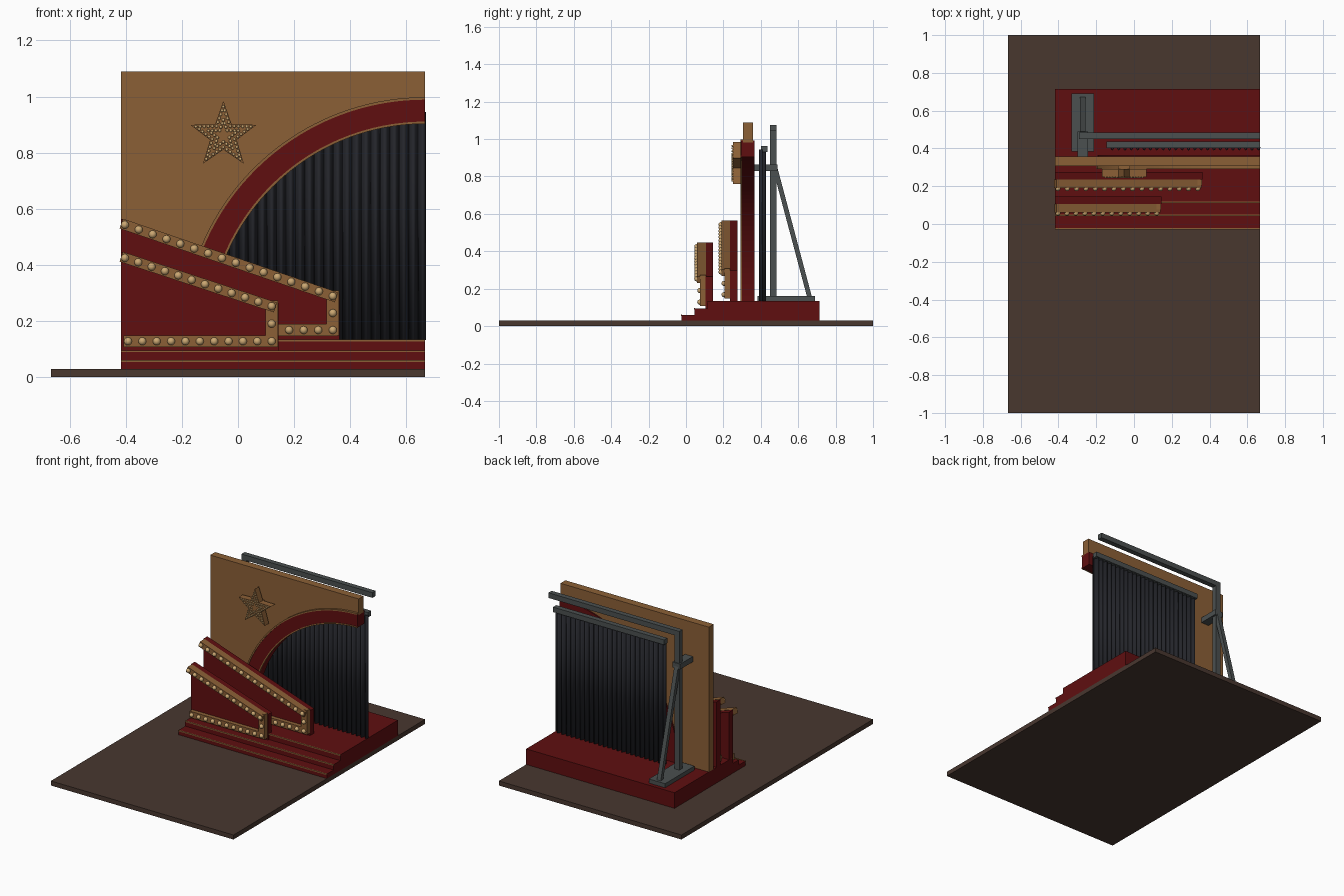
import bpy, bmesh, math
from mathutils import Vector, Matrix

cube = bpy.data.objects.get("Cube")
if cube:
    bpy.data.objects.remove(cube, do_unlink=True)


def material(name, rgb):
    m = bpy.data.materials.new(name)
    m.use_nodes = True
    m.diffuse_color = (*rgb, 1)
    m.node_tree.nodes["Principled BSDF"].inputs["Base Color"].default_value = (*rgb, 1)
    return m


GOLD = material("gold", (0.26, 0.117, 0.037))
RED = material("deep red", (0.115, 0.0045, 0.005))
BROWN = material("floor brown", (0.065, 0.038, 0.028))
GREY = material("steel grey", (0.07, 0.08, 0.08))
CLOTH = material("curtain black", (0.017, 0.018, 0.023))
BULB = material("bulb cream", (0.6, 0.39, 0.17))


def finish(name, bm, mat):
    bmesh.ops.recalc_face_normals(bm, faces=bm.faces)
    me = bpy.data.meshes.new(name)
    bm.to_mesh(me)
    bm.free()
    me.materials.append(mat)
    ob = bpy.data.objects.new(name, me)
    bpy.context.collection.objects.link(ob)
    return ob


def prism(name, pts, a, b, mat, axis="y"):
    """Extrude an outline in the xz plane along y, or in the yz plane along x."""
    place = (lambda p, d: (p[0], d, p[1])) if axis == "y" else (lambda p, d: (d, p[0], p[1]))
    bm = bmesh.new()
    face = bm.faces.new([bm.verts.new(place(p, a)) for p in pts])
    moved = bmesh.ops.extrude_face_region(bm, geom=[face])["geom"]
    shift = Vector(place((0, 0), b - a))
    bmesh.ops.translate(bm, vec=shift, verts=[v for v in moved if isinstance(v, bmesh.types.BMVert)])
    return finish(name, bm, mat)


def box(name, x, y, z, mat):
    return prism(name, [(x[0], z[0]), (x[1], z[0]), (x[1], z[1]), (x[0], z[1])], y[0], y[1], mat)


def strip(name, p, q, width, a, b, mat, axis="y", over=0.0):
    """A straight bar between two points of the outline plane."""
    p, q = Vector(p), Vector(q)
    d = (q - p).normalized()
    n = Vector((-d.y, d.x)) * width / 2
    p, q = p - d * over, q + d * over
    return prism(name, [p + n, q + n, q - n, p - n], a, b, mat, axis)


def bulbs(name, centres, radius, u, v):
    bm = bmesh.new()
    for c in centres:
        bmesh.ops.create_uvsphere(bm, u_segments=u, v_segments=v, radius=radius,
                                  matrix=Matrix.Translation(c))
    for f in bm.faces:
        f.smooth = True
    return finish(name, bm, BULB)


LEFT, RIGHT, DECK = -0.417, 0.667, 0.133

# Floor and stepped stage
box("floor", (-RIGHT, RIGHT), (-1, 1), (0, 0.03), BROWN)
steps = [(-0.025, 0.06), (0.045, 0.095), (0.115, DECK)]
outline, low = [(0.715, 0.03)], 0.03
for y, z in steps:
    outline += [(y, low), (y, z)]
    low = z
outline.append((0.715, DECK))
prism("stage", outline, LEFT, RIGHT, RED, "x")
for i, (y, z) in enumerate(steps):
    box(f"step_trim_{i + 1}", (LEFT, RIGHT), (y - 0.003, y + 0.004), (z - 0.006, z + 0.001), GOLD)


# Wall with arched opening, arch band and trims
def arc(r, n=40):
    return [(RIGHT - r * math.cos(t), DECK + r * math.sin(t))
            for t in (i * math.pi / 2 / n for i in range(n + 1))]


def arch(name, r0, r1, y0, y1, mat):
    return prism(name, arc(r0) + arc(r1)[::-1], y0, y1, mat)


prism("stage_wall", [(LEFT, DECK)] + arc(0.85) + [(RIGHT, 1.09), (LEFT, 1.09)], 0.306, 0.357, GOLD)
arch("arch_band", 0.772, 0.86, 0.295, 0.365, RED)
arch("arch_inner_trim", 0.77, 0.778, 0.291, 0.299, GOLD)
arch("arch_outer_trim", 0.856, 0.865, 0.291, 0.31, GOLD)


# Side wings with bulb frames
def wing(name, path, counts, panel, y):
    prism(name + "_panel", panel, y + 0.045, y + 0.085, RED)
    fronts = (y, y + 0.016, y + 0.018)
    spots = []
    for i, n in enumerate(counts):
        p, q = Vector(path[i]), Vector(path[i + 1])
        strip(f"{name}_frame_{i + 1}", p, q, (0.037, 0.044, 0.042)[i], fronts[i], y + 0.046,
              GOLD, over=(0.014, 0.02, 0.016)[i])
        for k in range(1 if i else 0, n):
            c = p.lerp(q, k / (n - 1))
            spots.append((c.x, fronts[i] - 0.002, c.y))
    bulbs(name + "_bulbs", spots, 0.014, 12, 8)


wing("front_wing", [(-0.403, 0.425), (0.12, 0.253), (0.12, 0.128), (-0.392, 0.128)], (12, 3, 11),
     [(LEFT, 0.095), (0.145, 0.095), (0.145, 0.264), (LEFT, 0.447)], 0.06)
wing("rear_wing", [(-0.403, 0.543), (0.338, 0.289), (0.338, 0.168), (-0.39, 0.168)], (16, 3, 15),
     [(LEFT, DECK), (0.362, DECK), (0.362, 0.298), (LEFT, 0.565)], 0.19)


# Star sign with small bulbs
def star(scale):
    return [Vector((-0.052 + r * scale * math.sin(k * math.pi / 5),
                    0.861 + r * scale * math.cos(k * math.pi / 5)))
            for k, r in enumerate((0.124, 0.05) * 5)]


prism("star_sign", star(1), 0.25, 0.292, GOLD)
box("star_bracket", (-0.085, -0.02), (0.285, 0.31), (0.83, 0.9), GOLD)
spots = []
for scale, n in ((0.83, 5), (0.45, 3)):
    ring = star(scale)
    for i in range(10):
        for k in range(n):
            c = ring[i].lerp(ring[(i + 1) % 10], k / n)
            spots.append((c.x, 0.248, c.y))
bulbs("star_bulbs", spots, 0.0055, 8, 6)

# Pleated curtain
bm = bmesh.new()
waves, per = 24, 8
rows = []
for i in range(waves * per + 1):
    x = -0.14 + (RIGHT + 0.14) * i / (waves * per)
    y = 0.408 + 0.016 * math.sin(2 * math.pi * i / per)
    rows.append([bm.verts.new((x, y, z)) for z in (DECK, 0.945)])
for a, b in zip(rows, rows[1:]):
    bm.faces.new((a[0], b[0], b[1], a[1])).smooth = True
curtain = finish("curtain", bm, CLOTH)
solid = curtain.modifiers.new("thickness", "SOLIDIFY")
solid.thickness, solid.offset = 0.006, 0

# Steel rig behind the wall
box("curtain_rail", (-0.145, RIGHT), (0.402, 0.436), (0.93, 0.963), GREY)
box("top_beam", (-0.29, RIGHT), (0.45, 0.484), (1.042, 1.076), GREY)
box("rig_post", (-0.29, -0.254), (0.45, 0.484), (0.155, 1.05), GREY)
box("rig_foot", (-0.33, -0.212), (0.383, 0.69), (DECK, 0.16), GREY)
box("rig_arm", (-0.3, -0.243), (0.355, 0.49), (0.83, 0.865), GREY)
strip("rig_brace", (0.475, 0.85), (0.662, 0.15), 0.025, -0.286, -0.258, GREY, "x")
